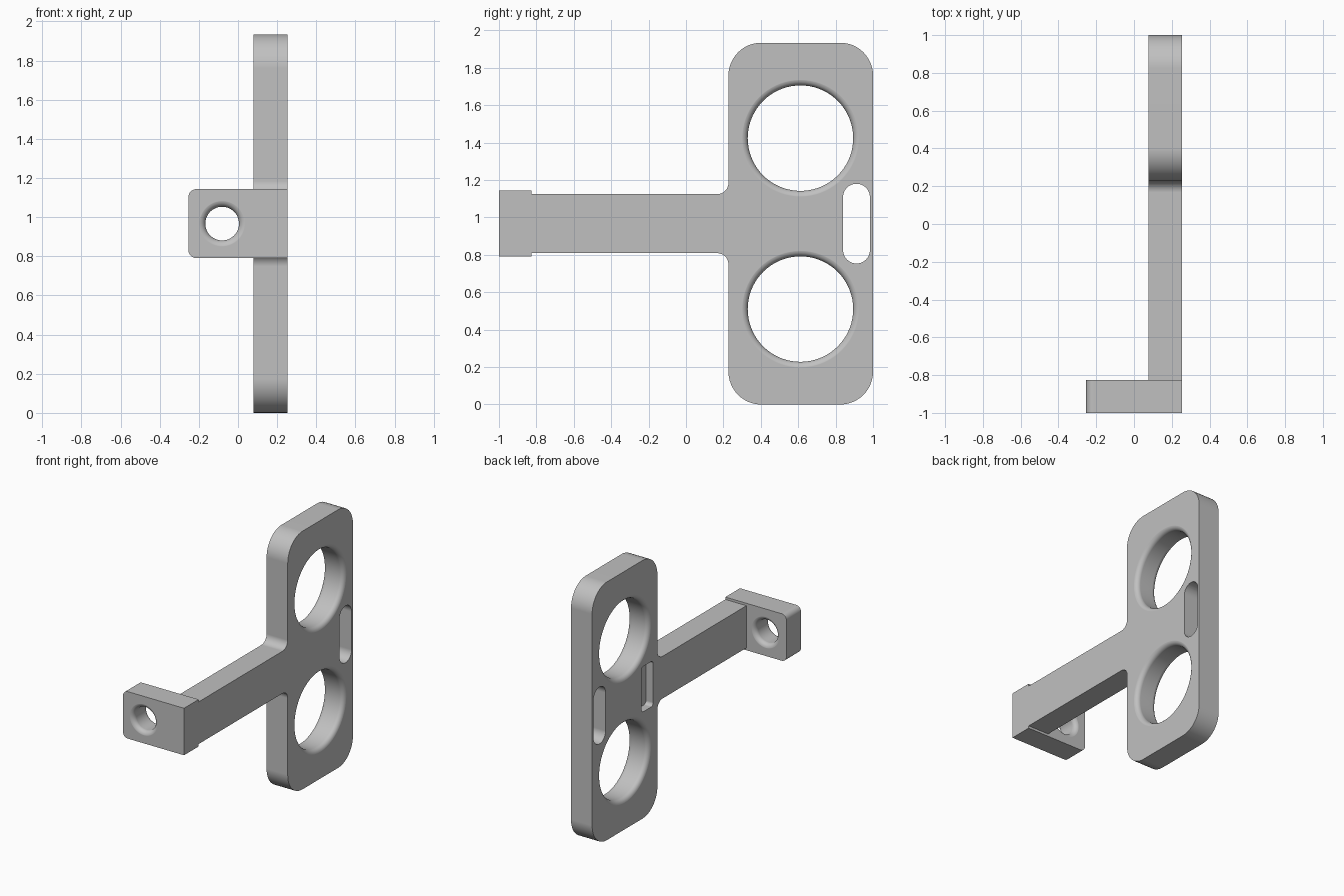
import bpy, bmesh
from math import sin, cos, pi, radians
from mathutils import Vector

cube = bpy.data.objects.get("Cube")
if cube:
    bpy.data.objects.remove(cube)

grey = bpy.data.materials.new("matte grey")
grey.use_nodes = True
colour = (0.53, 0.53, 0.53, 1)
grey.diffuse_color = colour
bsdf = next(n for n in grey.node_tree.nodes if n.type == 'BSDF_PRINCIPLED')
bsdf.inputs["Base Color"].default_value = colour


def to_axis(axis, u, v, w):
    """Place profile point (u, v) at depth w along the axis."""
    return (w, u, v) if axis == 'X' else (u, w, v)


def make_object(name, bm):
    bmesh.ops.recalc_face_normals(bm, faces=bm.faces)
    mesh = bpy.data.meshes.new(name)
    bm.to_mesh(mesh)
    bm.free()
    mesh.materials.append(grey)
    obj = bpy.data.objects.new(name, mesh)
    bpy.context.collection.objects.link(obj)
    return obj


def rounded(corners, steps=12):
    """Outline of right-angled corners (u, v, radius)."""
    pts = []
    for i, (u, v, r) in enumerate(corners):
        p = Vector((u, v))
        if r == 0:
            pts.append(p)
            continue
        a = (Vector(corners[i - 1][:2]) - p).normalized()
        b = (Vector(corners[(i + 1) % len(corners)][:2]) - p).normalized()
        centre = p + (a + b) * r
        for k in range(steps + 1):
            t = pi / 2 * k / steps
            pts.append(centre - r * (b * cos(t) + a * sin(t)))
    return pts


def rectangle(u0, u1, v0, v1, r):
    return rounded([(u0, v0, r), (u1, v0, r), (u1, v1, r), (u0, v1, r)])


def prism(name, pts, axis, lo, hi):
    bm = bmesh.new()
    rings = [[bm.verts.new(to_axis(axis, u, v, w)) for u, v in pts] for w in (lo, hi)]
    bm.faces.new(rings[0])
    bm.faces.new(rings[1])
    n = len(pts)
    for i in range(n):
        j = (i + 1) % n
        bm.faces.new((rings[0][i], rings[0][j], rings[1][j], rings[1][i]))
    return make_object(name, bm)


def flared_cutter(axis, cu, cv, r, f, lo, hi, segments=72, steps=7):
    """Lathe a hole whose two rims are rounded by radius f."""
    lo, hi = lo - 0.0005, hi + 0.0005
    arc = [pi / 2 * k / steps for k in range(steps + 1)]
    profile = [(r + f, lo - 0.1)]
    profile += [(r + f - f * sin(t), lo + f - f * cos(t)) for t in arc]
    profile += [(r + f - f * sin(t), hi - f + f * cos(t)) for t in reversed(arc)]
    profile.append((r + f, hi + 0.1))
    bm = bmesh.new()
    rings = []
    for rad, w in profile:
        angles = [2 * pi * s / segments for s in range(segments)]
        rings.append([bm.verts.new(to_axis(axis, cu + rad * cos(a), cv + rad * sin(a), w))
                      for a in angles])
    bm.faces.new(rings[0])
    bm.faces.new(rings[-1])
    for one, two in zip(rings, rings[1:]):
        for i in range(segments):
            j = (i + 1) % segments
            bm.faces.new((one[i], one[j], two[j], two[i]))
    return make_object("hole_cutter", bm)


def cut(obj, cutters):
    bpy.context.view_layer.objects.active = obj
    for cutter in cutters:
        mod = obj.modifiers.new("cut", 'BOOLEAN')
        mod.operation = 'DIFFERENCE'
        mod.solver = 'EXACT'
        mod.object = cutter
        bpy.ops.object.modifier_apply(modifier=mod.name)
        bpy.data.objects.remove(cutter)


def finish(obj):
    bpy.ops.object.select_all(action='DESELECT')
    obj.select_set(True)
    bpy.context.view_layer.objects.active = obj
    bpy.ops.object.shade_smooth_by_angle(angle=radians(30))
    mod = obj.modifiers.new("flat faces", 'WEIGHTED_NORMAL')
    mod.keep_sharp = True


MID = 0.967                  # height of the arm's centre line
INNER, OUTER = 0.078, 0.253  # plate thickness along x
FRONT = -0.827               # where arm meets tab

# Plate and arm share one outline, mirrored about the centre line
half = [(FRONT, 0.158, 0), (0.227, 0.158, 0.06),
        (0.227, MID, 0.175), (1.0, MID, 0.175)]
outline = [(y, MID + h, r) for y, h, r in half]
outline += [(y, MID - h, r) for y, h, r in reversed(half)]
plate = prism("plate_and_arm", rounded(outline), 'X', INNER, OUTER)

# Two large rings, a through slot and a shallow pocket on the inner side
cutters = [flared_cutter('X', 0.612, MID + s * 0.457, 0.282, 0.035, INNER, OUTER)
           for s in (1, -1)]
cutters.append(prism("slot_cutter", rectangle(0.84, 0.983, MID - 0.213, MID + 0.213, 0.071),
                     'X', INNER - 0.1, OUTER + 0.1))
cutters.append(prism("pocket_cutter", rectangle(0.277, 0.417, MID - 0.17, MID + 0.17, 0.025),
                     'X', INNER - 0.1, INNER + 0.06))
cut(plate, cutters)
finish(plate)

# Front tab with rounded free corners and a small hole
tab = prism("front_tab", rounded([(-0.253, MID - 0.176, 0.04), (OUTER, MID - 0.176, 0),
                                  (OUTER, MID + 0.176, 0), (-0.253, MID + 0.176, 0.04)]),
            'Y', -1.0, FRONT)
cut(tab, [flared_cutter('Y', -0.081, MID, 0.086, 0.035, -1.0, FRONT)])
finish(tab)
